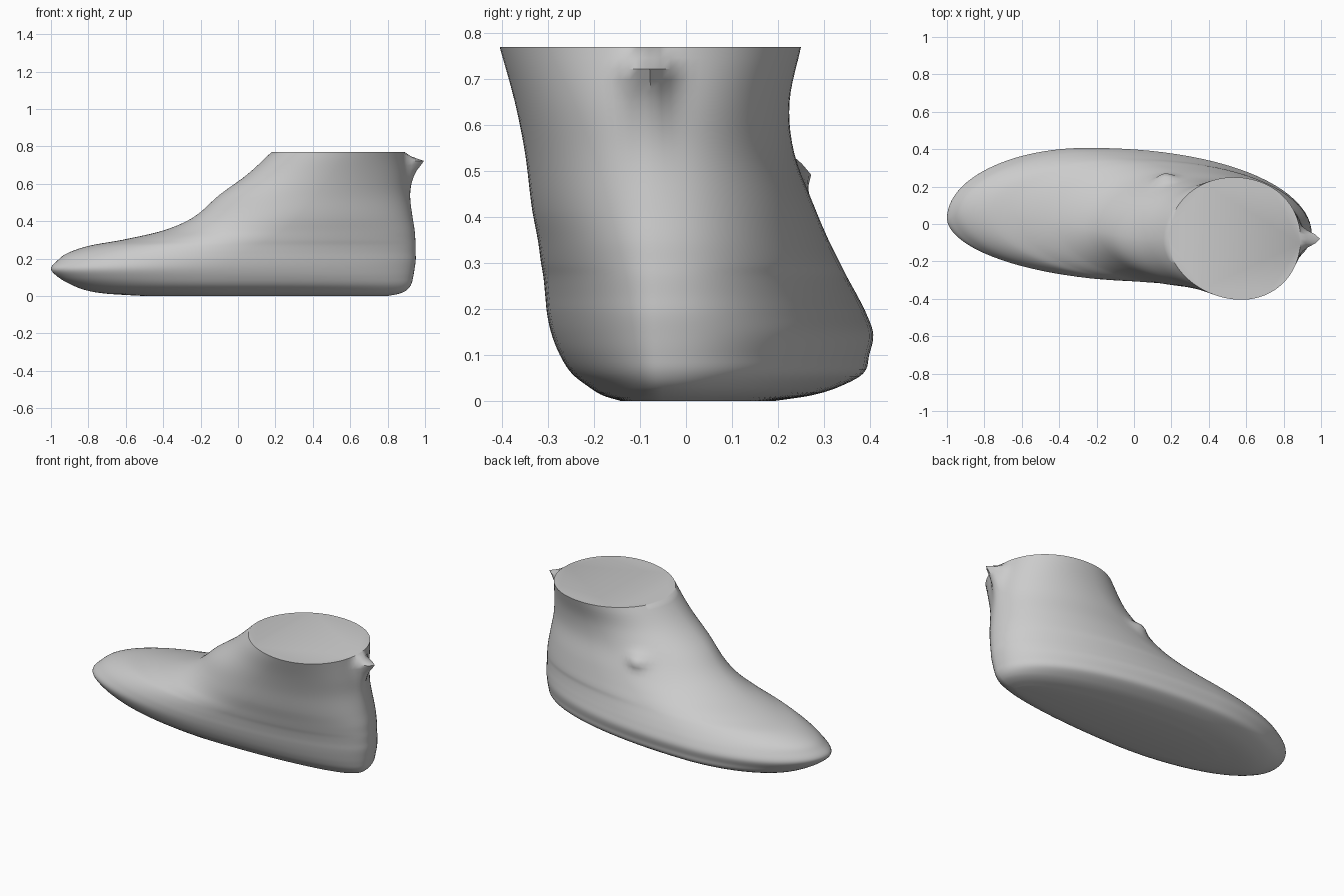
import bpy, bmesh, math

if "Cube" in bpy.data.objects:
    bpy.data.objects.remove(bpy.data.objects["Cube"])

# Horizontal slices: z, toe x, toe y, heel x, outer y, x of outer, inner y, x of inner
SLICES = [
    (0.000, -0.50, 0.06, 0.80, 0.19, -0.20, -0.14, 0.00),
    (0.012, -0.70, 0.06, 0.86, 0.27, -0.22, -0.18, -0.02),
    (0.030, -0.81, 0.05, 0.90, 0.33, -0.24, -0.21, -0.04),
    (0.060, -0.89, 0.04, 0.925, 0.385, -0.25, -0.248, -0.05),
    (0.100, -0.96, 0.03, 0.936, 0.398, -0.25, -0.274, -0.05),
    (0.145, -1.00, 0.03, 0.944, 0.407, -0.25, -0.292, -0.05),
    (0.190, -0.965, 0.05, 0.95, 0.392, -0.22, -0.302, -0.02),
    (0.230, -0.91, 0.07, 0.95, 0.372, -0.15, -0.306, 0.03),
    (0.270, -0.79, 0.07, 0.95, 0.350, -0.05, -0.310, 0.10),
    (0.300, -0.62, 0.05, 0.948, 0.335, 0.05, -0.315, 0.16),
    (0.350, -0.40, 0.01, 0.944, 0.310, 0.15, -0.322, 0.24),
    (0.420, -0.24, -0.03, 0.932, 0.280, 0.25, -0.335, 0.32),
    (0.540, -0.10, -0.06, 0.912, 0.235, 0.36, -0.350, 0.42),
    (0.650, 0.05, -0.08, 0.905, 0.225, 0.46, -0.372, 0.50),
    (0.770, 0.18, -0.08, 0.89, 0.250, 0.53, -0.405, 0.57),
]
AROUND = 96
STEPS = 5


def slope(i, c):
    a, b = SLICES[max(i - 1, 0)], SLICES[min(i + 1, len(SLICES) - 1)]
    return (b[c] - a[c]) / (b[0] - a[0])


def blend(i, t):
    """Smooth (Hermite) slice between slice i and i + 1."""
    p, q = SLICES[i], SLICES[i + 1]
    h = q[0] - p[0]
    out = [p[0] + h * t]
    for c in range(1, 8):
        out.append((2*t**3 - 3*t**2 + 1) * p[c] + (t**3 - 2*t**2 + t) * h * slope(i, c)
                   + (3*t**2 - 2*t**3) * q[c] + (t**3 - t**2) * h * slope(i + 1, c))
    return out


def outline(s):
    """Closed outline made of four rounded quarters."""
    z, xf, yf, xb, yo, xo, yi, xi = s
    yb = -0.05 - 0.04 * z
    pts = []
    for k in range(AROUND):
        a = 2 * math.pi * k / AROUND
        c, d = math.cos(a), math.sin(a)
        side_y, side_x = (yo, xo) if d >= 0 else (yi, xi)
        end_x, end_y = (xb, yb) if c >= 0 else (xf, yf)
        n = 2.1 if c >= 0 else (2.0 if d >= 0 else 1.88)
        u, v = abs(c) ** (2 / n), abs(d) ** (2 / n)
        x = side_x + (end_x - side_x) * u
        y = end_y + (side_y - end_y) * v
        # pointed snag at the back of the ankle
        dz = z - 0.72
        if c > 0:
            w = 0.05 if dz > 0 else 0.13
            x += 0.105 * math.exp(-abs(dz) / w * 1.8 - ((y + 0.08) / 0.045) ** 2) * max(0, min(1, (0.77 - z) / 0.03))
        # small lump on the outer instep
        if d > 0:
            y += 0.04 * math.exp(-((x - 0.16) / 0.06) ** 2 - ((z - 0.50) / 0.035) ** 2)
        pts.append((x, y, z))
    return pts


# Foot body lofted through the slices, closed at sole and ankle
bm = bmesh.new()
levels = [blend(i, t / STEPS) for i in range(len(SLICES) - 1) for t in range(STEPS)]
levels.append(SLICES[-1])
rings = [[bm.verts.new(p) for p in outline(s)] for s in levels]
for lo, hi in zip(rings, rings[1:]):
    for k in range(AROUND):
        m = (k + 1) % AROUND
        bm.faces.new((lo[k], lo[m], hi[m], hi[k]))
bm.faces.new(rings[0][::-1])
bm.faces.new(rings[-1])
bmesh.ops.recalc_face_normals(bm, faces=bm.faces)

mesh = bpy.data.meshes.new("foot_form")
bm.to_mesh(mesh)
bm.free()
foot = bpy.data.objects.new("foot_form", mesh)
bpy.context.collection.objects.link(foot)
bpy.context.view_layer.objects.active = foot
foot.select_set(True)
bpy.ops.object.shade_smooth_by_angle(angle=math.radians(50))
